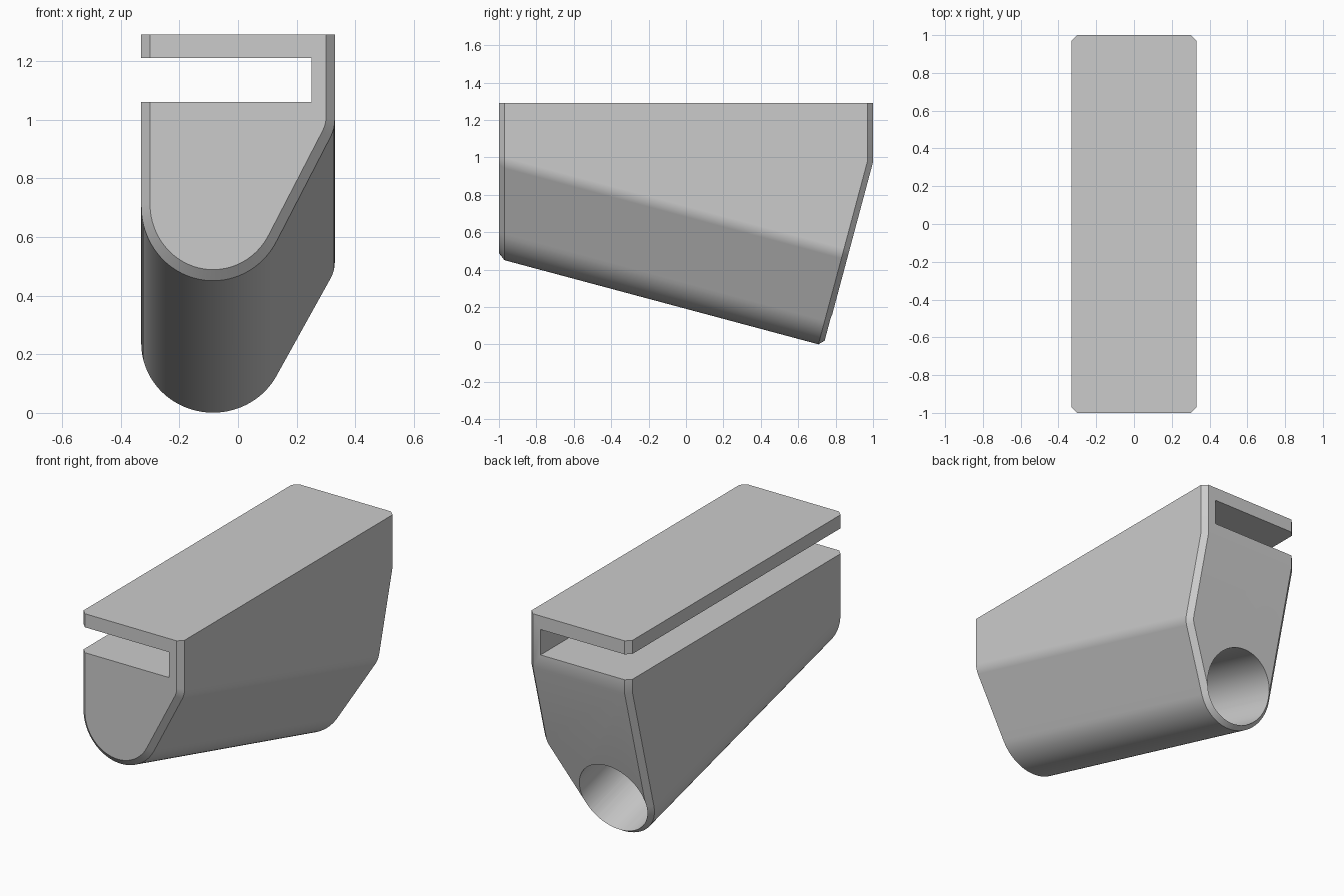
import bpy, bmesh, math
from mathutils import Vector

if "Cube" in bpy.data.objects:
    bpy.data.objects.remove(bpy.data.objects["Cube"])

TILT = math.radians(15)
AXIS = Vector((0, -math.cos(TILT), math.sin(TILT)))   # tube axis, towards the front
UP = Vector((0, math.sin(TILT), math.cos(TILT)))      # across the tube
CENTRE = Vector((-0.085, 0.773, 0.237))
RADIUS, CHAMFER, HALF, TOP = 0.245, 0.03, 0.33, 1.29

grey = bpy.data.materials.new("plain grey")
grey.use_nodes = True
grey.diffuse_color = (0.6, 0.6, 0.6, 1)
grey.node_tree.nodes["Principled BSDF"].inputs["Base Color"].default_value = grey.diffuse_color


def make_object(name, bm):
    mesh = bpy.data.meshes.new(name)
    bmesh.ops.recalc_face_normals(bm, faces=bm.faces)
    bm.to_mesh(mesh)
    bm.free()
    mesh.materials.append(grey)
    obj = bpy.data.objects.new(name, mesh)
    bpy.context.collection.objects.link(obj)
    return obj


def prism(name, points, start, end):
    """Extrude a cross-section along the tilted axis."""
    bm = bmesh.new()
    rings = [[bm.verts.new(CENTRE + Vector((x, 0, 0)) + UP * w + AXIS * d) for x, w in points]
             for d in (start, end)]
    for i in range(len(points)):
        j = (i + 1) % len(points)
        bm.faces.new((rings[0][i], rings[0][j], rings[1][j], rings[1][i]))
    for ring in rings:
        bm.faces.new(ring)
    bmesh.ops.recalc_face_normals(bm, faces=bm.faces)
    return bm


def arc(start, end, radius, steps):
    angles = [math.radians(start + (end - start) * i / steps) for i in range(steps + 1)]
    return [(radius * math.cos(a), radius * math.sin(a)) for a in angles]


# Body cross-section: round keel, sloping flank, softened corner, upright walls
left, right = -RADIUS, HALF - CENTRE.x
corner = Vector((right, 0.256))
slope = Vector((math.sin(math.radians(28)), math.cos(math.radians(28))))
a, b = corner - slope * 0.03, corner + Vector((0, 0.03))
soft = [tuple(a.lerp(corner, t / 4).lerp(corner.lerp(b, t / 4), t / 4)) for t in range(5)]
profile = arc(180, 332, RADIUS, 40) + soft + [(right, 1.5), (left, 1.5)]
bm = prism("body", profile, -0.9, 2.7)

# Trim the ends and the top
front, tail, back, top = Vector((0, -1, 0)), -AXIS, Vector((0, 1, 0)), Vector((0, 0, 1))
for point, normal in (((0, -1, 0), front), ((0, 1, 0.975), tail), ((0, 1, 0), back), ((0, 0, TOP), top)):
    cut = bmesh.ops.bisect_plane(bm, geom=bm.verts[:] + bm.edges[:] + bm.faces[:], dist=1e-5,
                                 plane_co=point, plane_no=normal, clear_outer=True)
    edges = [e for e in cut["geom_cut"] if isinstance(e, bmesh.types.BMEdge)]
    bmesh.ops.edgeloop_fill(bm, edges=edges)
bmesh.ops.recalc_face_normals(bm, faces=bm.faces)
bm.normal_update()


# Chamfer the outline of both ends, leaving the top edges crisp
def kind(face):
    if face.normal.dot(top) > 0.99:
        return "top"
    return "end" if max(face.normal.dot(n) for n in (front, tail, back)) > 0.99 else "side"


rim = [e for e in bm.edges if {kind(f) for f in e.link_faces} == {"end", "side"}]
bmesh.ops.bevel(bm, geom=rim, offset=CHAMFER, offset_type='OFFSET', segments=1,
                affect='EDGES', clamp_overlap=False)
body = make_object("clip_holder_body", bm)

# Cutters: side slot open to the right, and blind round socket from the back
bm = bmesh.new()
bmesh.ops.create_cube(bm, size=1)
for v in bm.verts:
    v.co = (0.25 if v.co.x > 0 else -0.6, v.co.y * 3, 1.21 if v.co.z > 0 else 1.06)
slot = make_object("slot_cutter", bm)
socket = make_object("socket_cutter", prism("socket", arc(0, 354.375, 0.218, 63), -0.4, 1.5))

bpy.context.view_layer.objects.active = body
for cutter in (slot, socket):
    cutter.hide_render = True
    mod = body.modifiers.new("cut", 'BOOLEAN')
    mod.operation, mod.solver, mod.object = 'DIFFERENCE', 'EXACT', cutter
    bpy.ops.object.modifier_apply(modifier=mod.name)
    bpy.data.objects.remove(cutter)

# Smooth the rounds, keep flats flat
for obj in bpy.context.selected_objects:
    obj.select_set(False)
body.select_set(True)
bpy.ops.object.shade_smooth_by_angle(angle=math.radians(20))
weighted = body.modifiers.new("flat faces", 'WEIGHTED_NORMAL')
weighted.keep_sharp = True
